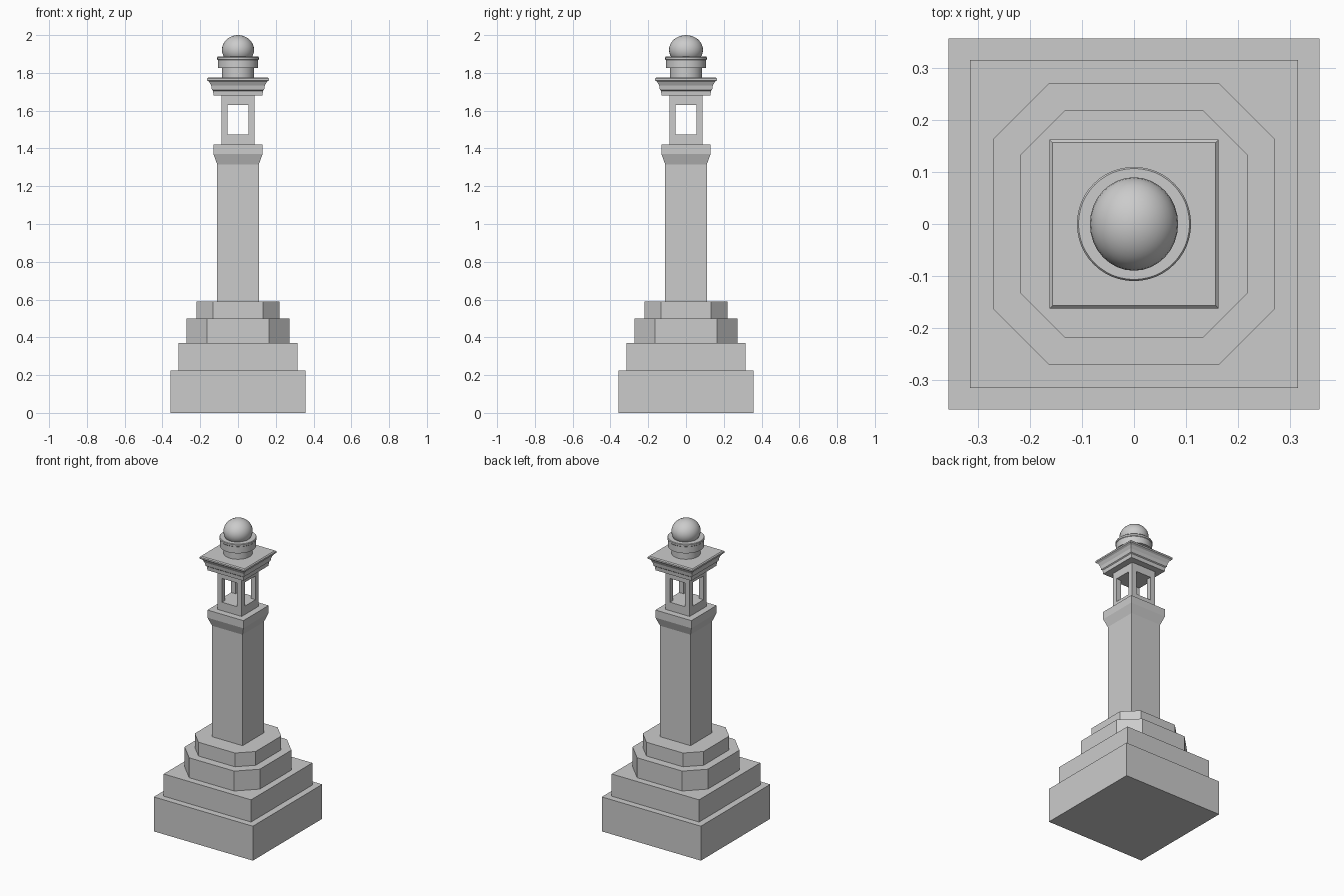
import bpy, bmesh
from math import cos, sin, pi

if "Cube" in bpy.data.objects:
    bpy.data.objects.remove(bpy.data.objects["Cube"])


def loft(name, rings, smooth=False):
    """Solid skinned through rings of (x, y, z) points, capped at both ends."""
    bm = bmesh.new()
    loops = [[bm.verts.new(p) for p in ring] for ring in rings]
    n = len(loops[0])
    for a, b in zip(loops, loops[1:]):
        for i in range(n):
            j = (i + 1) % n
            bm.faces.new((a[i], a[j], b[j], b[i]))
    bm.faces.new(loops[0][::-1])
    bm.faces.new(loops[-1])
    mesh = bpy.data.meshes.new(name)
    bm.to_mesh(mesh)
    bm.free()
    ob = bpy.data.objects.new(name, mesh)
    bpy.context.collection.objects.link(ob)
    if smooth:
        bpy.ops.object.select_all(action='DESELECT')
        ob.select_set(True)
        bpy.context.view_layer.objects.active = ob
        bpy.ops.object.shade_smooth_by_angle(angle=0.6)
    return ob


def square(h, z, cx=0, cy=0):
    return [(cx + sx * h, cy + sy * h, z) for sx, sy in ((-1, -1), (1, -1), (1, 1), (-1, 1))]


def octagon(h, c, z):
    return [(-c, -h, z), (c, -h, z), (h, -c, z), (h, c, z),
            (c, h, z), (-c, h, z), (-h, c, z), (-h, -c, z)]


def circle(r, z, n=48):
    return [(r * cos(2 * pi * i / n), r * sin(2 * pi * i / n), z) for i in range(n)]


# Stepped base
loft("plinth", [square(0.358, 0), square(0.358, 0.225)])
loft("upper_plinth", [square(0.316, 0.225), square(0.316, 0.37)])
loft("lower_octagon_step", [octagon(0.272, 0.163, z) for z in (0.37, 0.5)])
loft("upper_octagon_step", [octagon(0.22, 0.132, z) for z in (0.5, 0.59)])

# Column with flared capital
loft("column", [square(h, z) for h, z in ((0.11, 0.59), (0.11, 1.315), (0.13, 1.37), (0.13, 1.42))])

# Open lantern: sill, four corner posts, lintel
loft("lantern_sill", [square(0.088, 1.42), square(0.088, 1.475)])
for sx in (-1, 1):
    for sy in (-1, 1):
        loft("lantern_post", [square(0.0165, z, sx * 0.0715, sy * 0.0715) for z in (1.475, 1.63)])
loft("lantern_lintel", [square(0.088, 1.63), square(0.088, 1.68)])

# Moulded cornice
cornice = ((0.13, 1.68), (0.132, 1.705), (0.138, 1.71), (0.142, 1.733),
           (0.152, 1.752), (0.163, 1.76), (0.163, 1.77), (0.157, 1.776))
loft("cornice", [square(h, z) for h, z in cornice])

# Round neck and collar
loft("finial_neck", [circle(0.085, 1.776), circle(0.085, 1.827)], True)
collar = ((0.107, 1.825), (0.107, 1.868), (0.11, 1.871), (0.11, 1.882), (0.107, 1.886))
loft("finial_collar", [circle(r, z) for r, z in collar], True)

# Slightly oval ball
bpy.ops.mesh.primitive_uv_sphere_add(segments=32, ring_count=16, radius=1, location=(0, 0, 1.922))
ball = bpy.context.object
ball.name = "finial_ball"
ball.scale = (0.085, 0.09, 0.078)
bpy.ops.object.shade_smooth_by_angle(angle=0.6)
